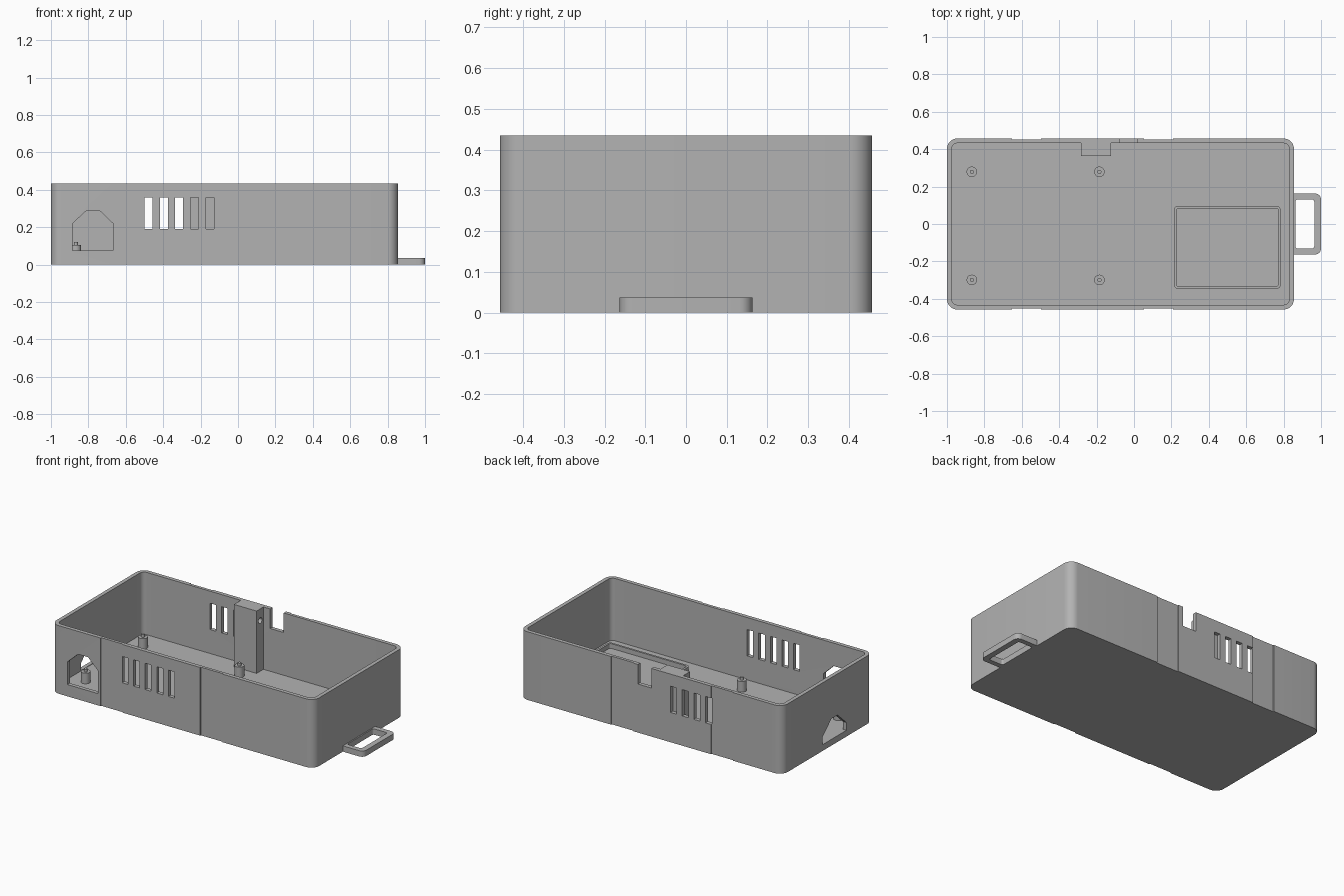
import bpy, bmesh, math

if "Cube" in bpy.data.objects:
    bpy.data.objects.remove(bpy.data.objects["Cube"])

H, FLOOR, WALL = 0.435, 0.037, 0.025
X0, X1, YH = -1.0, 0.855, 0.457

grey = bpy.data.materials.new("plain_grey")
grey.diffuse_color = (0.45, 0.45, 0.45, 1)
grey.use_nodes = True
grey.node_tree.nodes["Principled BSDF"].inputs["Base Color"].default_value = grey.diffuse_color


def prism(name, pts, d0, d1, axis="z"):
    """Extrude a 2D outline between d0 and d1 along an axis."""
    place = {"z": lambda a, b, d: (a, b, d),
             "y": lambda a, b, d: (a, d, b),
             "x": lambda a, b, d: (d, a, b)}[axis]
    bm = bmesh.new()
    lo = [bm.verts.new(place(a, b, d0)) for a, b in pts]
    hi = [bm.verts.new(place(a, b, d1)) for a, b in pts]
    n = len(pts)
    bm.faces.new(lo)
    bm.faces.new(hi)
    for i in range(n):
        j = (i + 1) % n
        bm.faces.new((lo[i], lo[j], hi[j], hi[i]))
    bmesh.ops.recalc_face_normals(bm, faces=bm.faces)
    me = bpy.data.meshes.new(name)
    bm.to_mesh(me)
    bm.free()
    me.materials.append(grey)
    ob = bpy.data.objects.new(name, me)
    bpy.context.collection.objects.link(ob)
    return ob


def rect(x0, x1, y0, y1, r=0.0, seg=8):
    if r == 0:
        return [(x0, y0), (x1, y0), (x1, y1), (x0, y1)]
    pts = []
    corners = [(x1 - r, y1 - r), (x0 + r, y1 - r), (x0 + r, y0 + r), (x1 - r, y0 + r)]
    for k, (cx, cy) in enumerate(corners):
        for i in range(seg + 1):
            a = math.pi / 2 * (k + i / seg)
            pts.append((cx + r * math.cos(a), cy + r * math.sin(a)))
    return pts


def circle(cx, cy, r, n=24):
    return [(cx + r * math.cos(2 * math.pi * i / n), cy + r * math.sin(2 * math.pi * i / n))
            for i in range(n)]


def cut(target, cutters):
    for c in cutters:
        c.hide_render = True
        mod = target.modifiers.new("cut", "BOOLEAN")
        mod.operation = "DIFFERENCE"
        mod.solver = "EXACT"
        mod.object = c
        bpy.context.view_layer.objects.active = target
        bpy.ops.object.modifier_apply(modifier=mod.name)
        bpy.data.objects.remove(c)


def smooth(ob):
    bpy.ops.object.select_all(action="DESELECT")
    ob.select_set(True)
    bpy.context.view_layer.objects.active = ob
    bpy.ops.object.shade_smooth_by_angle(angle=math.radians(30))


# Open tray with rounded corners
tray = prism("case_tray", rect(X0, X1, -YH, YH, 0.055), 0, H)
cutters = [prism("cavity", rect(X0 + WALL, X1 - WALL, -YH + WALL, YH - WALL, 0.03), FLOOR, H + 0.1)]

# Shallow full-height grip recesses on both long sides
for s in (-1, 1):
    for a, b in ((-0.652, -0.497), (0.053, 0.209)):
        y0, y1 = sorted((s * (YH - 0.006), s * (YH + 0.05)))
        cutters.append(prism("recess", rect(a, b, y0, y1), -0.1, H + 0.1))

# Vent slots: five in front, four behind
for count, y0, y1 in ((5, -0.55, -0.40), (4, 0.40, 0.55)):
    for i in range(count):
        x = -0.5 + 0.082 * i
        cutters.append(prism("vent", rect(x, x + 0.043, 0.19, 0.358), y0, y1, "y"))

# House-shaped ports in the front and left walls
front_port = [(-0.885, 0.075), (-0.668, 0.075), (-0.668, 0.22), (-0.74, 0.289),
              (-0.81, 0.289), (-0.885, 0.22)]
left_port = [(0.05, 0.04), (-0.19, 0.04), (-0.19, 0.09), (-0.10, 0.172),
             (-0.04, 0.172), (0.05, 0.09)]
cutters.append(prism("front_port", front_port, -0.55, -0.40, "y"))
cutters.append(prism("left_port", left_port, -1.1, -0.95, "x"))

# Cable notch in the back rim
cutters.append(prism("rim_notch", rect(-0.075, 0.02, 0.31, H + 0.1), 0.40, 0.55, "y"))
cut(tray, cutters)
smooth(tray)

# Block on the back wall with a screw hole in its side
block = prism("wall_block", rect(-0.283, -0.123, 0.363, YH - WALL + 0.001), FLOOR - 0.005, H)
cut(block, [prism("block_hole", circle(0.40, 0.36, 0.018), -0.2, -0.1, "x")])
smooth(block)

# Four standoffs with locating pins
for i, (x, y) in enumerate([(x, y) for x in (-0.867, -0.185) for y in (-0.299, 0.279)]):
    smooth(prism(f"standoff_{i}", circle(x, y, 0.028), FLOOR - 0.005, 0.105))
    smooth(prism(f"standoff_pin_{i}", circle(x, y, 0.011, 16), 0.10, 0.122))

# Low rim on the floor that holds a battery or module
ridge = prism("floor_ridge", rect(0.214, 0.784, -0.347, 0.097, 0.022), FLOOR - 0.005, FLOOR + 0.03)
cut(ridge, [prism("ridge_inside", rect(0.227, 0.771, -0.334, 0.084, 0.012), FLOOR - 0.05, 0.2)])
smooth(ridge)

# Strap loop on the right end
loop = prism("strap_loop", rect(0.78, 1.0, -0.163, 0.163, 0.032), 0, FLOOR)
cut(loop, [prism("loop_inside", rect(0.863, 0.964, -0.131, 0.131, 0.012), -0.1, 0.2),
           prism("loop_trim", rect(0.7, X1 - 0.002, -0.3, 0.3), -0.1, 0.2)])
smooth(loop)
